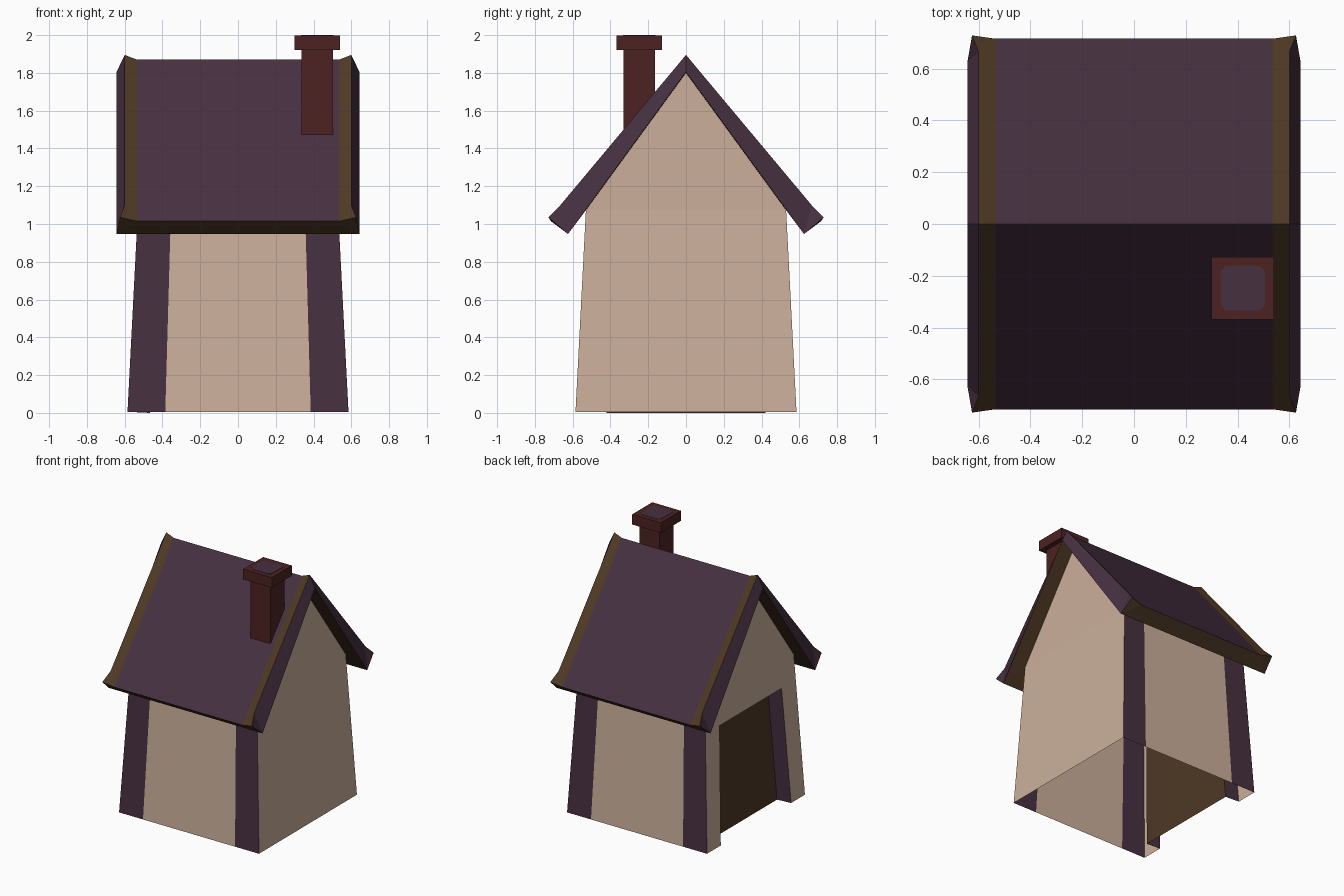
import bpy, bmesh
from mathutils import Vector

if "Cube" in bpy.data.objects:
    bpy.data.objects.remove(bpy.data.objects["Cube"])


def lin(c):
    c /= 255
    return c / 12.92 if c <= 0.04045 else ((c + 0.055) / 1.055) ** 2.4


def material(name, *rgb):
    m = bpy.data.materials.new(name)
    m.diffuse_color = (*[lin(c) for c in rgb], 1)
    m.use_nodes = True
    m.node_tree.nodes["Principled BSDF"].inputs["Base Color"].default_value = m.diffuse_color
    return m


MATS = [material("plaster_tan", 203, 175, 154), material("dark_purple", 70, 48, 64),
        material("wood_brown", 79, 57, 36), material("chimney_red", 77, 34, 34)]
TAN, PURPLE, BROWN, RED = range(4)


def build(name, faces):
    """Make an object from (material, points) faces, welding shared corners."""
    bm = bmesh.new()
    for mat, pts in faces:
        bm.faces.new([bm.verts.new(p) for p in pts]).material_index = mat
    bmesh.ops.remove_doubles(bm, verts=bm.verts, dist=1e-4)
    bmesh.ops.recalc_face_normals(bm, faces=bm.faces)
    me = bpy.data.meshes.new(name)
    bm.to_mesh(me)
    bm.free()
    for m in MATS:
        me.materials.append(m)
    ob = bpy.data.objects.new(name, me)
    bpy.context.collection.objects.link(ob)
    return ob


def prism(name, outline, z0, z1, mat):
    n = len(outline)
    lo = [(x, y, z0) for x, y in outline]
    hi = [(x, y, z1) for x, y in outline]
    sides = [(mat, [lo[i], lo[(i + 1) % n], hi[(i + 1) % n], hi[i]]) for i in range(n)]
    return build(name, sides + [(mat, lo), (mat, hi)])


# House body: tapered walls, open underneath
Z0, Z1, APEX = 0.006, 1.073, 1.80
B, T = 0.585, 0.53               # half width at bottom and at eaves


def wall(z):
    return B + (T - B) * (z - Z0) / (Z1 - Z0)


body = []
for s in (-1, 1):                # front and back walls with painted corner posts
    bot = [-B, -0.385, 0.385, B]
    top = [-T, -0.355, 0.355, T]
    for i, mat in enumerate((PURPLE, TAN, PURPLE)):
        body.append((mat, [(bot[i], s * B, Z0), (bot[i + 1], s * B, Z0),
                           (top[i + 1], s * T, Z1), (top[i], s * T, Z1)]))
    # upper gable triangle
    body.append((TAN, [(s * T, -T, Z1), (s * T, T, Z1), (s * T, 0, APEX)]))
# plain right gable wall
body.append((TAN, [(B, -B, Z0), (B, B, Z0), (T, T, Z1), (T, -T, Z1)]))
# left gable wall around the doorway
DZ = 0.88
door = [Vector((-wall(z), y, z)) for y, z in ((-0.42, Z0), (-0.37, DZ), (0.37, DZ), (0.42, Z0))]
for s, lo, hi in ((-1, door[0], door[1]), (1, door[3], door[2])):
    body.append((TAN, [(-B, s * B, Z0), lo, hi, (-T, s * T, Z1)]))
body.append((TAN, [door[1], door[2], (-T, T, Z1), (-T, -T, Z1)]))
# recessed doorway
inner = [p + Vector((0.118, 0, -Z0)) for p in door]
for i in range(3):
    body.append((PURPLE, [door[i], door[i + 1], inner[i + 1], inner[i]]))
body.append((BROWN, inner))
build("house_body", body)

# Roof: one quarter, mirrored to all four
R0, E0, L0 = (0, 0, 1.87), (0, 0.715, 1.015), (0, 0.625, 0.947)
Ar, Ae = (0.535, 0, 1.87), (0.535, 0.715, 1.015)
Br, Bn, Be = (0.60, 0, 1.895), (0.60, 0.665, 1.10), (0.625, 0.728, 1.035)
Cr, Ce = (0.643, 0, 1.805), (0.643, 0.625, 0.947)
Wr, We, W0 = (T, 0, APEX), (T, T, Z1), (0, T, Z1)
quarter = [
    (PURPLE, [R0, Ar, Ae, E0]),                              # slope
    (BROWN, [Ar, Br, Bn, Ae]), (BROWN, [Ae, Bn, Be]),        # raised edge trim
    (PURPLE, [Br, Cr, Ce, Bn]), (PURPLE, [Bn, Ce, Be]),      # gable end board
    (BROWN, [E0, Ae, Ce, L0]), (BROWN, [Ae, Be, Ce]),        # eave board
    (BROWN, [Cr, Ce, We, Wr]), (BROWN, [Ce, L0, W0, We]),    # overhang underside
]
build("roof", [(m, [(sx * x, sy * y, z) for x, y, z in pts])
               for m, pts in quarter for sx in (-1, 1) for sy in (-1, 1)])

# Chimney
CX, CY = 0.42, -0.248


def square(h, c=0.0):
    pts = [(h, c - h), (h, h - c), (h - c, h), (c - h, h),
           (-h, h - c), (-h, c - h), (c - h, -h), (h - c, -h)]
    if c == 0:
        pts = pts[::2]
    return [(CX + x, CY + y) for x, y in pts]


prism("chimney_shaft", square(0.083), 1.42, 1.925, RED)
prism("chimney_cap", square(0.12), 1.922, 1.998, RED)
prism("chimney_opening", square(0.086, 0.02), 1.996, 2.0, PURPLE)
